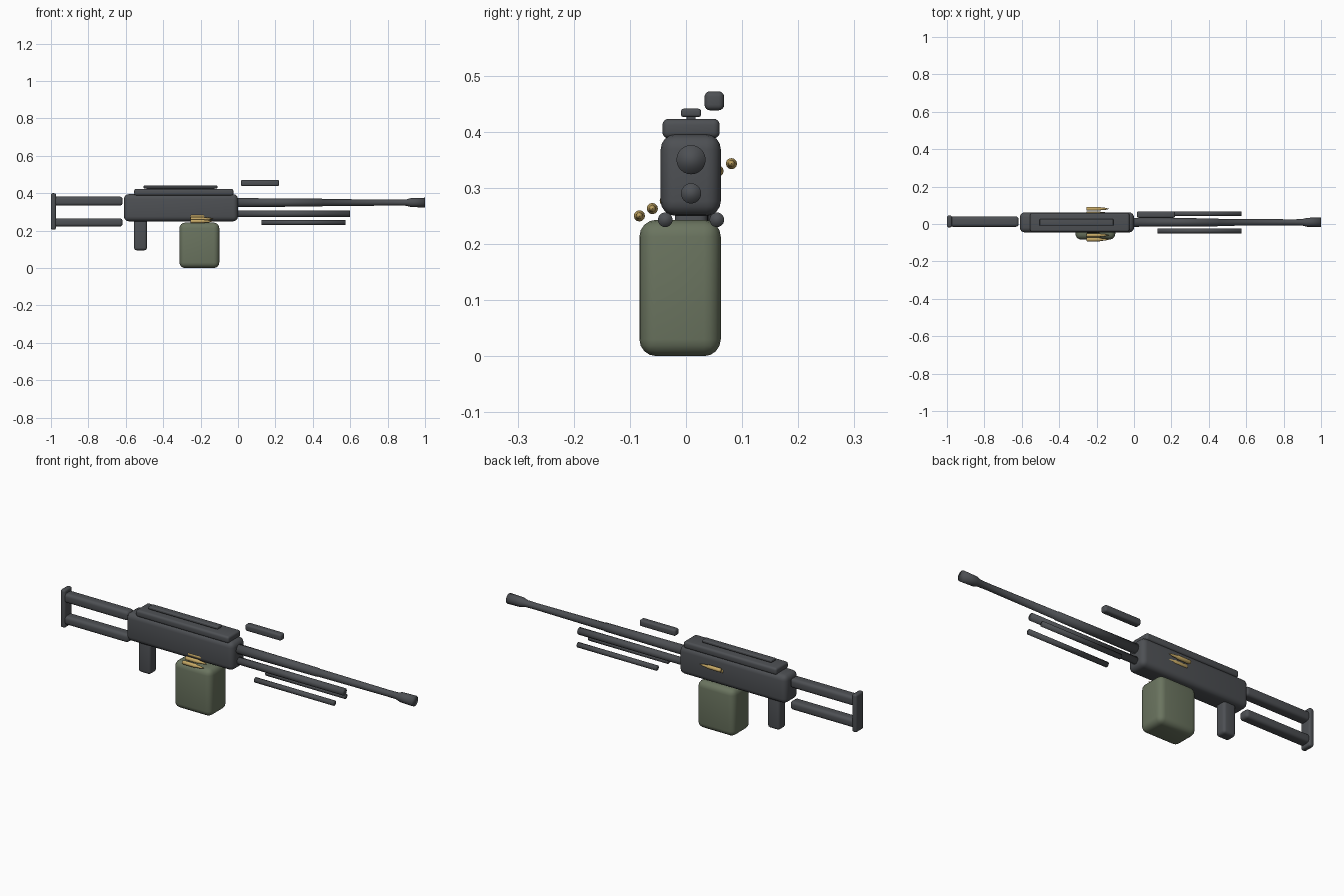
import bpy, bmesh, math
from mathutils import Matrix

if "Cube" in bpy.data.objects:
    bpy.data.objects.remove(bpy.data.objects["Cube"], do_unlink=True)


def material(name, rgb):
    m = bpy.data.materials.new(name)
    m.use_nodes = True
    m.diffuse_color = (*rgb, 1)
    m.node_tree.nodes["Principled BSDF"].inputs["Base Color"].default_value = (*rgb, 1)
    return m


STEEL = material("dark gunmetal", (0.075, 0.08, 0.088))
OLIVE = material("olive green", (0.145, 0.175, 0.115))
BRASS = material("brass", (0.56, 0.39, 0.13))


def finish(name, bm, mat):
    bmesh.ops.recalc_face_normals(bm, faces=bm.faces)
    mesh = bpy.data.meshes.new(name)
    bm.to_mesh(mesh)
    bm.free()
    mesh.materials.append(mat)
    mesh.shade_smooth()
    obj = bpy.data.objects.new(name, mesh)
    bpy.context.collection.objects.link(obj)
    return obj


def rounded_box(name, x, y, z, radius, mat=STEEL):
    """Box between the (min, max) pairs, with soft rounded edges."""
    bm = bmesh.new()
    bmesh.ops.create_cube(bm, size=1)
    for v in bm.verts:
        v.co = [sum(r) / 2 + c * (r[1] - r[0]) for r, c in zip((x, y, z), v.co)]
    obj = finish(name, bm, mat)
    bevel = obj.modifiers.new("soft edges", "BEVEL")
    bevel.width = radius
    bevel.segments = 4
    return obj


def turned(name, profile, y, z, mat=STEEL, sides=24):
    """Round part along x from (x, radius) pairs."""
    bm = bmesh.new()
    rings = []
    for x, r in profile:
        rings.append([bm.verts.new((x, y + r * math.cos(a), z + r * math.sin(a)))
                      for a in (math.tau * i / sides for i in range(sides))])
    for a, b in zip(rings, rings[1:]):
        for i in range(sides):
            j = (i + 1) % sides
            bm.faces.new((a[i], a[j], b[j], b[i]))
    bm.faces.new(rings[0])
    bm.faces.new(rings[-1])
    return finish(name, bm, mat)


MID = 0.009  # centre line of the gun in y

# Receiver, feed cover and top rail
rounded_box("receiver", (-0.61, 0.0), (-0.045, 0.062), (0.25, 0.395), 0.026)
rounded_box("feed_cover", (-0.555, -0.025), (-0.042, 0.06), (0.388, 0.423), 0.011)
rounded_box("rail_base", (-0.49, -0.125), (0.001, 0.017), (0.415, 0.43), 0.002)
rounded_box("top_rail", (-0.505, -0.11), (-0.009, 0.027), (0.426, 0.441), 0.005)

# Pistol grip and ammunition box
rounded_box("grip", (-0.556, -0.487), (-0.02, 0.038), (0.095, 0.27), 0.014)
rounded_box("ammo_box", (-0.313, -0.1), (-0.083, 0.062), (0.0, 0.243), 0.03, OLIVE)

# Skeleton stock
for name, low, high in (("upper", 0.334, 0.382), ("lower", 0.222, 0.266)):
    rounded_box(name + "_stock_arm", (-0.985, -0.617), (-0.015, 0.04), (low, high), 0.015)
rounded_box("butt_plate", (-1.0, -0.973), (-0.018, 0.045), (0.205, 0.4), 0.01)

# Barrel with flared muzzle, gas tube and folded bipod
turned("barrel", [(-0.02, 0.024), (0.45, 0.021), (0.451, 0.019), (0.85, 0.016),
                  (0.9, 0.017), (0.925, 0.024), (1.0, 0.026)], MID, 0.35)
turned("gas_tube", [(-0.02, 0.018), (0.6, 0.018)], MID, 0.29)
for side, y in (("right", -0.037), ("left", 0.055)):
    turned(side + "_bipod_leg", [(0.125, 0.013), (0.575, 0.013)], y, 0.243)

# Carry handle
rounded_box("carry_handle", (0.015, 0.22), (0.033, 0.068), (0.438, 0.472), 0.01)

# Cartridges entering on one side and leaving on the other
cartridge = [(-0.255, 0.008), (-0.25, 0.01), (-0.185, 0.01), (-0.175, 0.007),
             (-0.155, 0.006), (-0.135, 0.001)]
for i, (y, z) in enumerate(((-0.083, 0.25), (-0.06, 0.263), (-0.037, 0.277),
                            (0.057, 0.33), (0.081, 0.343))):
    turned(f"cartridge_{i + 1}", cartridge, y, z, BRASS, 12)
